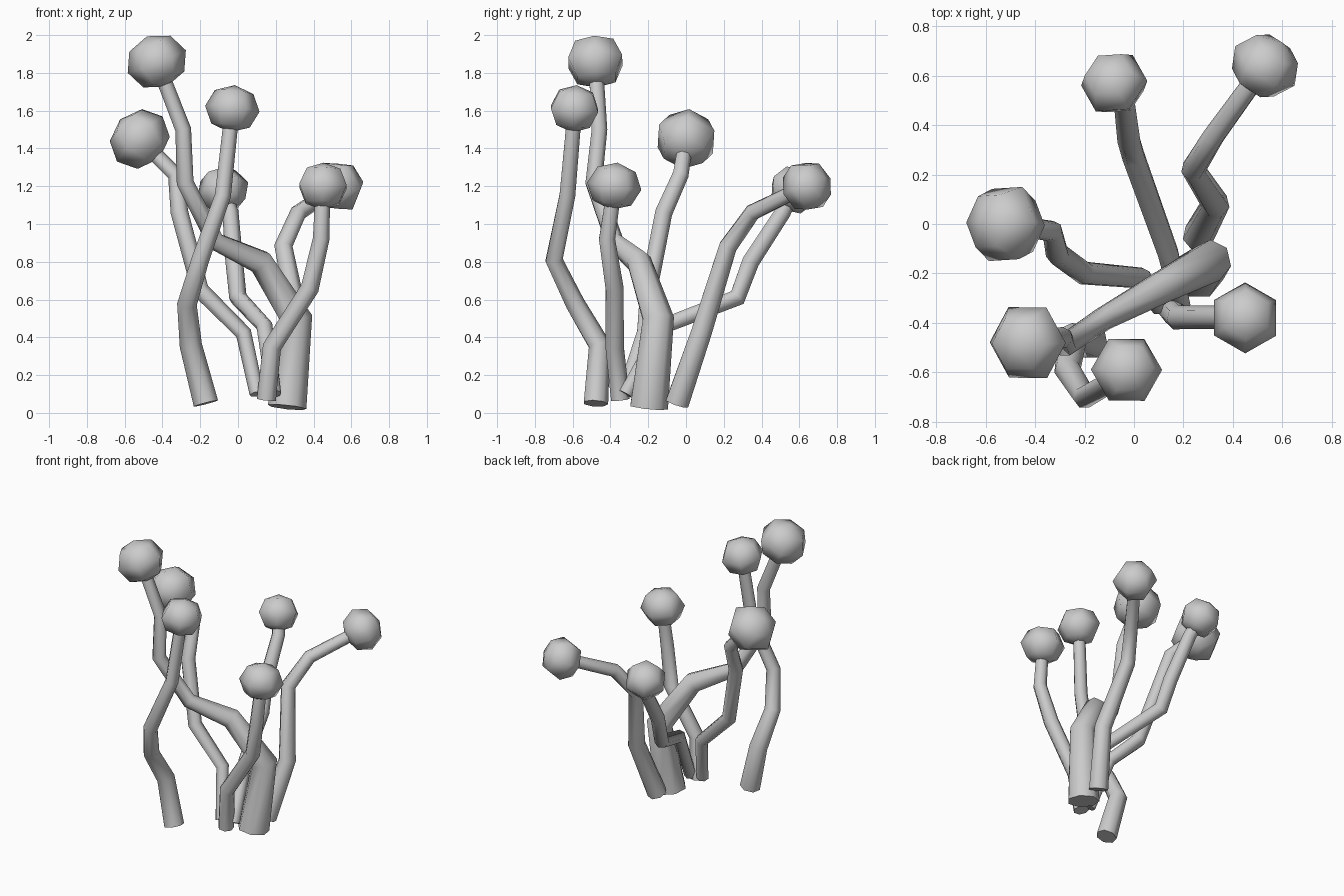
import bpy, bmesh, math
from mathutils import Vector, Matrix

if "Cube" in bpy.data.objects:
    bpy.data.objects.remove(bpy.data.objects["Cube"])

SIDES = 7
MID_R, TOP_R = .05, .04
UP = Vector((0, 0, 1))


def finish(bm, name):
    bmesh.ops.recalc_face_normals(bm, faces=bm.faces[:])
    me = bpy.data.meshes.new(name)
    bm.to_mesh(me)
    bm.free()
    ob = bpy.data.objects.new(name, me)
    bpy.context.collection.objects.link(ob)
    for p in me.polygons:
        p.use_smooth = len(p.vertices) <= 4


def stalk(name, pts, base_r):
    """Tapered tube swept along a bent path."""
    n = len(pts)
    bm = bmesh.new()
    rings = []
    for i, p in enumerate(pts):
        a = (p - pts[i - 1]).normalized() if i else Vector()
        b = (pts[i + 1] - p).normalized() if i < n - 1 else Vector()
        turn = UP.rotation_difference((a + b).normalized())
        t = 2 * i / (n - 1)
        r = base_r + (MID_R - base_r) * t if t < 1 else MID_R + (TOP_R - MID_R) * (t - 1)
        ring = bmesh.ops.create_circle(
            bm, segments=SIDES, radius=r, cap_ends=(i == 0),
            matrix=Matrix.Translation(p) @ turn.to_matrix().to_4x4())["verts"]
        rings.append(ring)
    for lo, hi in zip(rings, rings[1:]):
        for k in range(SIDES):
            j = (k + 1) % SIDES
            bm.faces.new((lo[k], lo[j], hi[j], hi[k]))
    finish(bm, name)


def bud(name, pts, r):
    """Six-sided low-poly bud, facing along the last bend of its stalk."""
    centre, axis = pts[-1], (pts[-1] - pts[-2]).normalized()
    spin = math.radians(30 if centre.x < 0 else 0)
    bm = bmesh.new()
    bmesh.ops.create_uvsphere(
        bm, u_segments=6, v_segments=4, radius=1,
        matrix=Matrix.Translation(centre)
        @ UP.rotation_difference(axis).to_matrix().to_4x4()
        @ Matrix.Rotation(spin, 4, 'Z') @ Matrix.Diagonal((r, r, r * .87, 1)))
    finish(bm, name)


def sprout(name, base_r, bud_r, *path):
    """One stalk with its bud; the path ends at the bud's centre."""
    pts = [Vector(p) for p in path]
    stalk(name + "_stalk", pts, base_r)
    bud(name + "_bud", pts, bud_r)


sprout("tall_left", .105, .165, (.26, -.2, .03), (.31, -.15, .5), (.12, -.25, .8),
       (-.12, -.38, .91), (-.28, -.49, 1.22), (-.29, -.46, 1.5), (-.43, -.48, 1.86))
sprout("left", .04, .17, (.1, -.33, .1), (.03, -.22, .42), (-.2, -.2, .65),
       (-.31, -.12, 1.06), (-.33, -.03, 1.26), (-.52, 0, 1.45))
sprout("front", .068, .145, (-.17, -.48, .05), (-.25, -.46, .36), (-.27, -.59, .58),
       (-.2, -.7, .81), (-.08, -.63, 1.15), (-.03, -.59, 1.61))
sprout("back", .04, .14, (.19, -.32, .1), (.14, -.12, .46), (0, .27, .61),
       (-.02, .34, .8), (-.04, .51, 1.06), (-.08, .57, 1.18))
sprout("front_right", .052, .145, (.15, -.35, .07), (.18, -.38, .35),
       (.38, -.38, .66), (.44, -.42, .92), (.45, -.38, 1.2))
sprout("back_right", .065, .145, (.26, -.05, .05), (.33, .08, .43),
       (.24, .22, .88), (.32, .35, 1.06), (.53, .64, 1.2))
